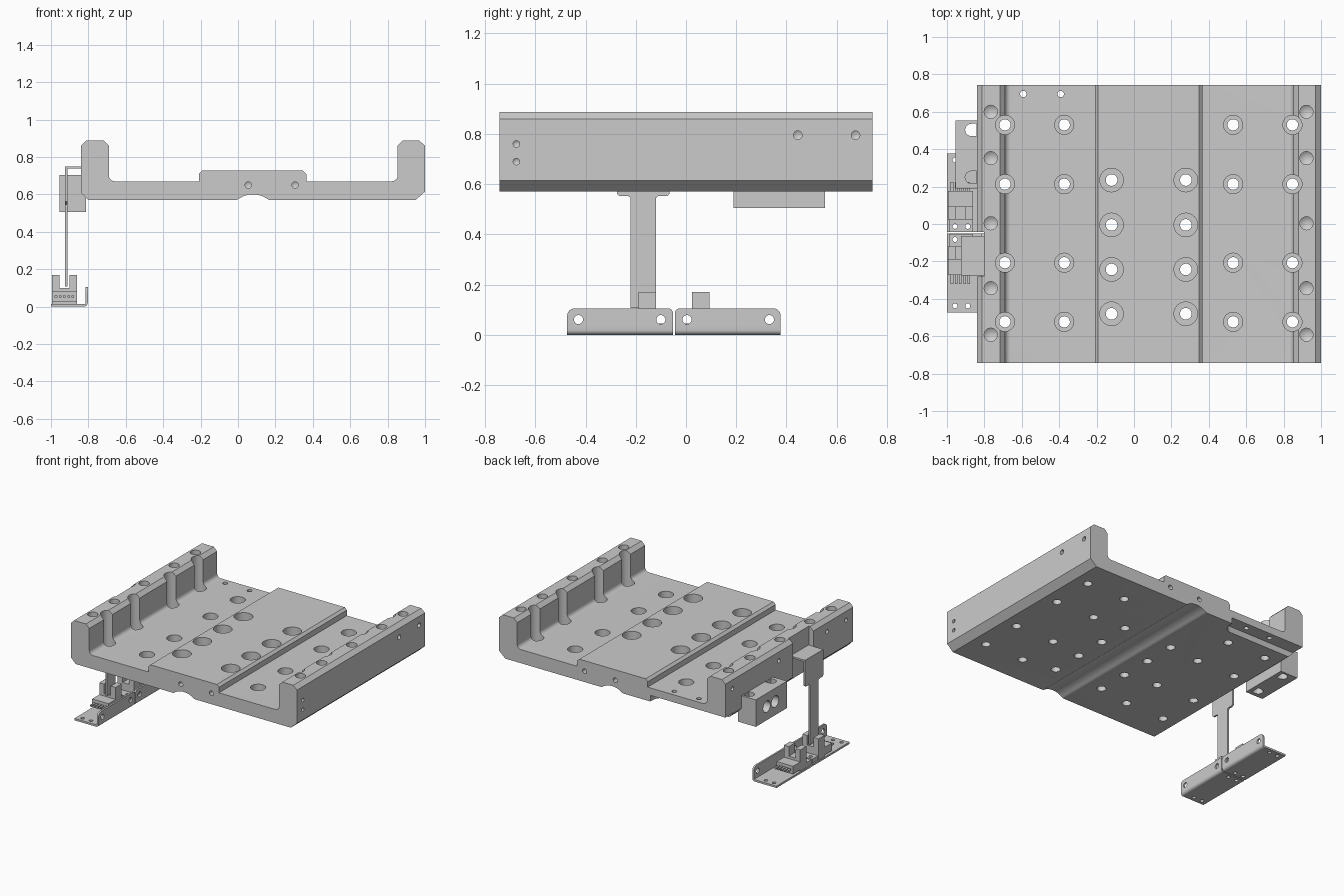
import bpy, bmesh
from math import sin, cos, pi, radians
from mathutils import Vector, Matrix

if "Cube" in bpy.data.objects:
    bpy.data.objects.remove(bpy.data.objects["Cube"])

AXES = {'x': lambda u, v, h: (h, u, v),
        'y': lambda u, v, h: (u, h, v),
        'z': lambda u, v, h: (u, v, h)}


def make(name, bm):
    bmesh.ops.recalc_face_normals(bm, faces=bm.faces)
    me = bpy.data.meshes.new(name)
    bm.to_mesh(me)
    bm.free()
    ob = bpy.data.objects.new(name, me)
    bpy.context.collection.objects.link(ob)
    return ob


def prism(bm, pts, axis, a, b):
    """Extrude a 2D outline along an axis from a to b."""
    lo = [bm.verts.new(AXES[axis](u, v, a)) for u, v in pts]
    hi = [bm.verts.new(AXES[axis](u, v, b)) for u, v in pts]
    n = len(pts)
    bm.faces.new(lo)
    bm.faces.new(hi[::-1])
    for i in range(n):
        bm.faces.new((lo[i], lo[(i + 1) % n], hi[(i + 1) % n], hi[i]))


def box(bm, x0, x1, y0, y1, z0, z1):
    prism(bm, [(x0, y0), (x1, y0), (x1, y1), (x0, y1)], 'z', z0, z1)


def hole(bm, u, v, axis, prof, n=32):
    """Stepped round cutter; prof lists (radius, height)."""
    rings = []
    for r, h in prof:
        k = 1 if r == 0 else n
        rings.append([bm.verts.new(AXES[axis](u + r * cos(2 * pi * i / n),
                                              v + r * sin(2 * pi * i / n), h)) for i in range(k)])
    for a, b in zip(rings, rings[1:]):
        for i in range(n):
            j = (i + 1) % n
            if len(b) == 1:
                bm.faces.new((a[i], a[j], b[0]))
            else:
                bm.faces.new((a[i], a[j], b[j], b[i]))
    for ring in (rings[0], rings[-1]):
        if len(ring) > 1:
            bm.faces.new(ring)


def cut(ob, bm):
    c = make('cutter', bm)
    c.hide_render = True
    m = ob.modifiers.new('cut', 'BOOLEAN')
    m.operation, m.solver, m.object = 'DIFFERENCE', 'EXACT', c
    bpy.context.view_layer.objects.active = ob
    bpy.ops.object.modifier_apply(modifier=m.name)
    bpy.data.objects.remove(c, do_unlink=True)


def arc(cx, cy, r, a0, a1, n=8):
    return [(cx + r * cos(radians(a0 + (a1 - a0) * i / n)),
             cy + r * sin(radians(a0 + (a1 - a0) * i / n))) for i in range(n + 1)]


# carriage plate: two side walls, raised middle, shallow groove underneath
outline = [(-.80, .57), (-.01, .57)] + arc(.08, .465, .135, 128, 52, 12) + [(.17, .57), (.95, .57), (1, .615),
           (1, .86), (.97, .887), (.88, .887), (.853, .86)]
outline += arc(.823, .70, .03, 0, -90, 6) + [(.365, .67), (.365, .71), (.348, .727),
           (-.192, .727), (-.209, .71), (-.209, .67)]
outline += arc(-.66, .70, .03, 270, 180, 6) + [(-.69, .86), (-.717, .887), (-.813, .887), (-.84, .86), (-.84, .61)]
bm = bmesh.new()
prism(bm, outline, 'y', -.743, .743)
plate = make('carriage_plate', bm)

# rear underside recess and side notch for the flag
bm = bmesh.new()
prism(bm, [(-.9, .8), (-.9, .645), (-.30, .645)] + arc(-.30, .715, .07, -90, 0) + [(-.23, .8)], 'z', .5, .615)
box(bm, -.9, -.803, -.28, -.042, .5, 1)
cut(plate, bm)

# all holes in the plate
bm = bmesh.new()
for y in (.53, .213, -.207, -.523):
    for x in (-.69, -.373, .53, .847):
        hole(bm, x, y, 'z', [(.03, .5), (.03, .62), (.051, .62), (.051, 1)])
for y in (.235, -.005, -.243, -.48):
    for x in (-.12, .277):
        hole(bm, x, y, 'z', [(.031, .5), (.031, .64), (.063, .64), (.063, 1)])
for y in (.6, .352, .004, -.343, -.592):
    for x in (-.766, .922):
        hole(bm, x, y, 'z', [(.035, 1), (.035, .77), (0, .745)])
for x in (-.592, -.392):
    hole(bm, x, .695, 'z', [(.017, .5), (.017, .8)])
for x in (.055, .305):
    hole(bm, x, .65, 'y', [(.017, -.8), (.017, -.66), (0, -.65)])
    hole(bm, x, .65, 'y', [(.017, .8), (.017, .66), (0, .65)])
for y, z, r in ((-.675, .76, .013), (-.675, .69, .013), (.445, .795, .017), (.675, .795, .017)):
    hole(bm, y, z, 'x', [(r, 1.1), (r, .93), (0, .92)])
for y in (-.66, -.44, .12, .66):
    hole(bm, y, .795, 'x', [(.015, -.9), (.015, -.79), (0, -.78)])
cut(plate, bm)

# side block with slots and two cross holes
bm = bmesh.new()
box(bm, -.955, -.812, .19, .553, .505, .703)
block = make('side_block', bm)
bm = bmesh.new()
for y in (.25, .503):
    prism(bm, arc(-.87, y, .033, 90, 270) + [(-.842, y - .033), (-.842, y + .033)], 'z', .4, .8)
for y in (.328, .425):
    hole(bm, y, .605, 'x', [(.042, -1), (.042, -.83)])
cut(block, bm)

# bent sheet sensor flag
bm = bmesh.new()
prism(bm, [(-.22, .107), (-.12, .107), (-.12, .545), (-.11, .553), (-.075, .553), (-.065, .563), (-.065, .75),
           (-.275, .75), (-.275, .563), (-.265, .553), (-.23, .553), (-.22, .545)], 'x', -.924, -.911)
flag = make('sensor_flag', bm)
bm = bmesh.new()
box(bm, -.911, -.803, -.275, -.065, .737, .75)
flange = make('flag_flange', bm)

MID = -.048  # the two sensor assemblies mirror about this y
objs = [plate, block, flag, flange]
for side, tag in ((-1, 'front'), (1, 'rear')):
    def Y(d):
        return MID + side * d

    # L-shaped bracket
    bm = bmesh.new()
    prof = [(-1, 0)] + arc(-.823, .02, .02, -90, 0, 5) + [(-.803, .106), (-.816, .106), (-.816, .014), (-1, .014)]
    prism(bm, prof, 'y', Y(.004), Y(.425))
    bracket = make(tag + '_sensor_bracket', bm)
    bm = bmesh.new()
    for d in (.052, .38):
        hole(bm, Y(d), .061, 'x', [(.018, -.84), (.018, -.7)])
    for x in (-.957, -.889):
        for d in (.035, .39):
            hole(bm, x, Y(d), 'z', [(.013, -.1), (.013, .03)])
    for d, s, r in ((.004, 1, .02), (.425, -1, .03)):   # rounded upper corners
        c = arc(d + s * r, .106 - r, r, 180 if s > 0 else 0, 90, 6)
        pts = [(Y(a), b) for a, b in c] + [(Y(d + s * r), .15), (Y(d - s * .05), .15), (Y(d - s * .05), .106 - r)]
        prism(bm, pts, 'x', -.84, -.7)
    cut(bracket, bm)

    # slotted light sensor: body, two posts, mounting ear, pins
    bm = bmesh.new()
    prism(bm, [(-.995, .014), (-.862, .014), (-.862, .17), (-.902, .17), (-.902, .1), (-.955, .1),
               (-.955, .17), (-.995, .17)], 'y', Y(.072), Y(.142))
    y0, y1 = sorted((Y(.142), Y(.225)))
    box(bm, -.995, -.862, y0, y1, .025, .082)
    posts = make(tag + '_sensor_body', bm)
    bm = bmesh.new()
    y0, y1 = sorted((Y(.005), Y(.072)))
    box(bm, -.99, -.862, y0, y1, .014, .045)
    ear = make(tag + '_sensor_ear', bm)
    bm = bmesh.new()
    for x in (-.957, -.889):
        hole(bm, x, Y(.035), 'z', [(.013, -.1), (.013, .1)])
    cut(ear, bm)
    bm = bmesh.new()
    y0, y1 = sorted((Y(.22), Y(.272)))
    for i in range(5):
        x = -.973 + i * .0225
        box(bm, x - .007, x + .007, y0, y1, .048, .06)
    pins = make(tag + '_sensor_pins', bm)
    objs += [bracket, posts, ear, pins]

# smooth round surfaces, keep edges sharp
for o in bpy.data.objects:
    o.select_set(o in objs)
bpy.context.view_layer.objects.active = plate
bpy.ops.object.shade_smooth_by_angle(angle=radians(30))
